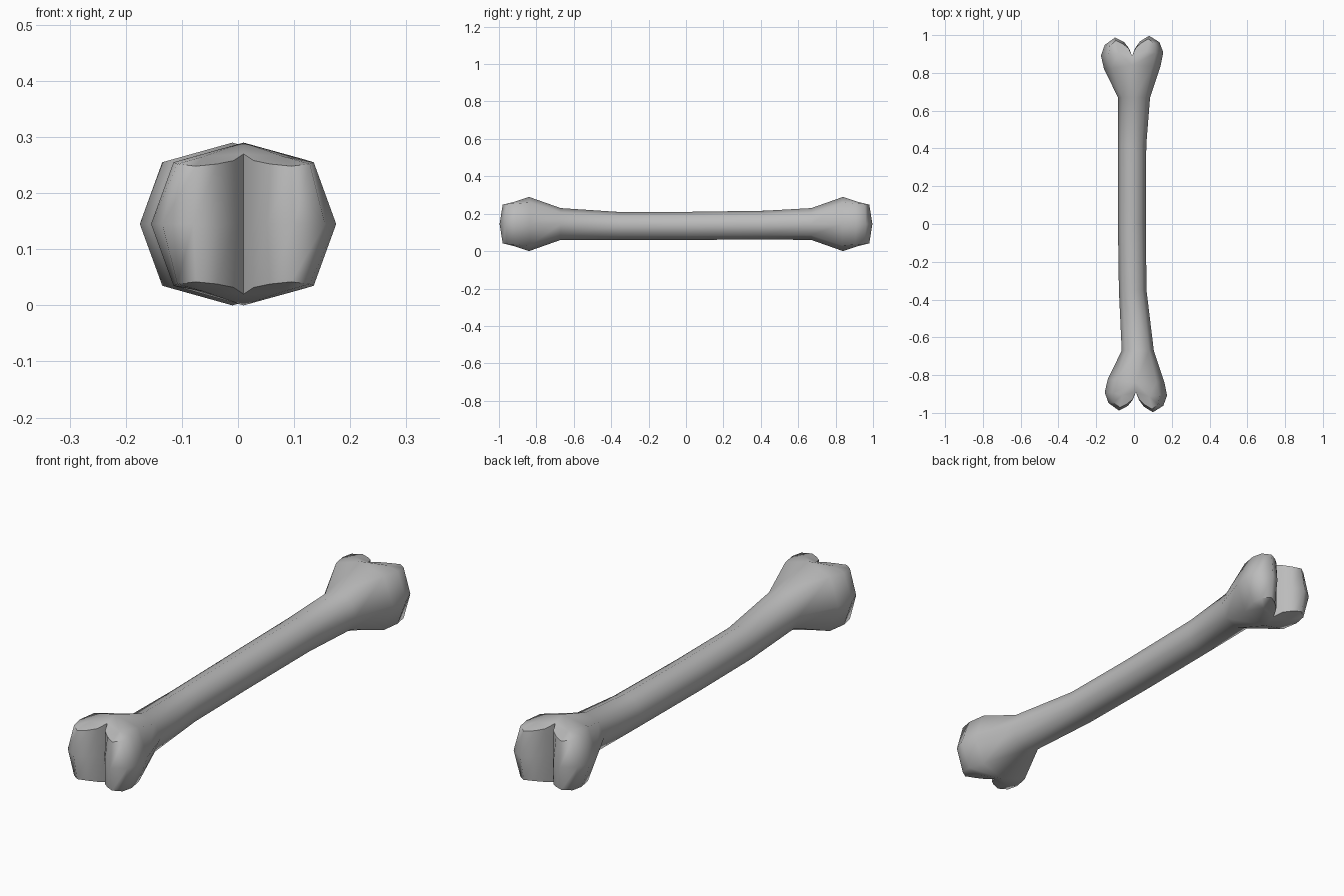
import bpy
import bmesh
import math

cube = bpy.data.objects.get("Cube")
if cube:
    bpy.data.objects.remove(cube, do_unlink=True)

MID_Z = 0.145

# Shaft stations: y, centre x, half width, centre z, half height
SHAFT = [(-0.67, 0.02, 0.085, 0.145, 0.085),
         (-0.35, -0.007, 0.073, 0.134, 0.075),
         (0.0, -0.011, 0.074, 0.135, 0.075),
         (0.42, -0.01, 0.075, 0.139, 0.077),
         (0.67, 0.0, 0.085, 0.145, 0.085)]

# Half outline of a knuckle seen from above, neck to notch (x, y)
MIDDLE = [(0.085, 0.67), (0.15, 0.83), (0.165, 0.90), (0.145, 0.955),
          (0.09, 0.992), (0.042, 0.965), (0.016, 0.93), (0.0, 0.89)]
# Matching shoulder outline (x, y, height above the middle)
SHOULDER = [(0.06, 0.67, 0.06), (0.108, 0.83, 0.115), (0.125, 0.90, 0.11),
            (0.118, 0.95, 0.107), (0.085, 0.976, 0.103), (0.047, 0.955, 0.107),
            (0.018, 0.93, 0.113), (0.0, 0.89, 0.125)]
NECK_TOP, RIDGE, CROWN = (0, 0.67, 0.085), (0, 0.84, 0.145), (0.072, 0.91, 0.12)


def add_shaft(bm):
    rings = []
    for y, cx, w, cz, h in SHAFT:
        ring = []
        for i in range(8):
            a = math.tau * i / 8
            ring.append(bm.verts.new((cx + w * math.cos(a), y, cz + h * math.sin(a))))
        rings.append(ring)
    for a, b in zip(rings, rings[1:]):
        for i in range(8):
            j = (i + 1) % 8
            bm.faces.new((a[i], a[j], b[j], b[i]))


def add_knuckle(bm, end, neck_x, head_x):
    """Mirror one quarter of the two-lobed end about x and z."""
    for sx in (1, -1):
        for sz in (1, -1):
            def vert(p):
                x, y, h = p
                x *= sx
                t = min(1, (y - 0.67) / 0.17)
                skew = 0.05 * x * t
                return bm.verts.new((x + neck_x + (head_x - neck_x) * t,
                                     end * y + skew * end, MID_Z + sz * h))

            mid = [vert((x, y, 0)) for x, y in MIDDLE]
            top = [vert(p) for p in SHOULDER]
            neck, ridge, crown = vert(NECK_TOP), vert(RIDGE), vert(CROWN)
            faces = [(neck, top[0], top[1], ridge), (ridge, top[1], top[2], crown),
                     (ridge, crown, top[7])]
            for i in range(7):
                faces.append((mid[i], mid[i + 1], top[i + 1], top[i]))
                if i >= 2:
                    faces.append((crown, top[i], top[i + 1]))
            for f in faces:
                # Wind each mirrored quarter outward
                bm.faces.new(f if sx * sz * end > 0 else f[::-1])


# One continuous bone: shaft with a two-lobed knuckle at each end
bm = bmesh.new()
add_shaft(bm)
add_knuckle(bm, -1, 0.02, 0.01)
add_knuckle(bm, 1, 0.0, -0.01)
bmesh.ops.remove_doubles(bm, verts=bm.verts, dist=0.003)
bmesh.ops.recalc_face_normals(bm, faces=bm.faces)

mesh = bpy.data.meshes.new("bone")
bm.to_mesh(mesh)
bm.free()
bone = bpy.data.objects.new("bone", mesh)
bpy.context.collection.objects.link(bone)

# Plain grey bone colour
grey = bpy.data.materials.new("bone_grey")
grey.use_nodes = True
colour = (0.5, 0.5, 0.5, 1)
grey.diffuse_color = colour
grey.node_tree.nodes["Principled BSDF"].inputs["Base Color"].default_value = colour
mesh.materials.append(grey)

bpy.ops.object.select_all(action='DESELECT')
bone.select_set(True)
bpy.context.view_layer.objects.active = bone
bpy.ops.object.shade_smooth_by_angle(angle=math.radians(65))
